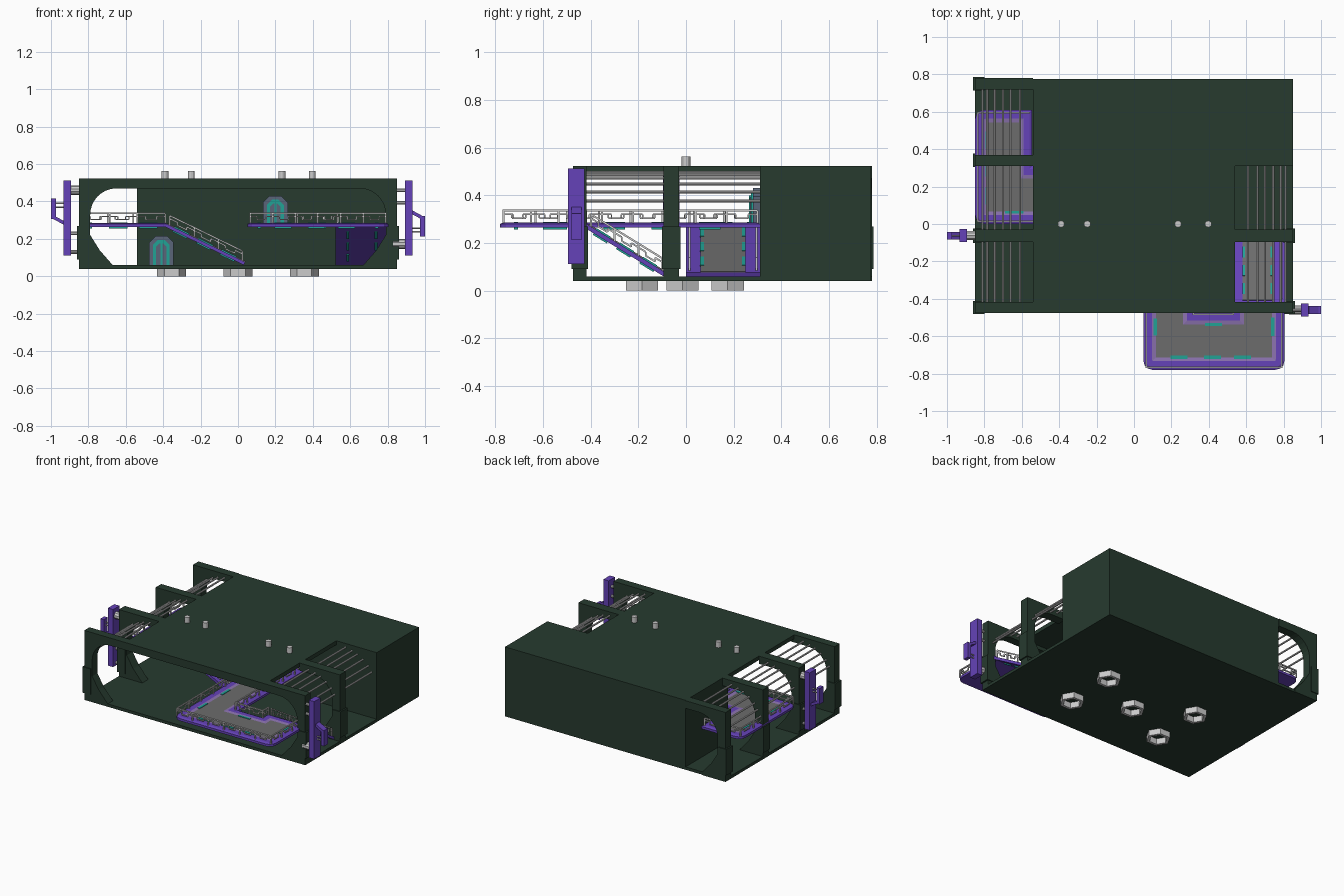
import bpy, bmesh, math
from mathutils import Vector, Matrix

if "Cube" in bpy.data.objects:
    bpy.data.objects.remove(bpy.data.objects["Cube"])


def mat(name, r, g, b):
    m = bpy.data.materials.new(name)
    m.diffuse_color = (r, g, b, 1)
    m.use_nodes = True
    m.node_tree.nodes["Principled BSDF"].inputs["Base Color"].default_value = m.diffuse_color
    return m


GREEN = mat("dark_green", .02, .043, .028)
PURPLE = mat("purple", .13, .055, .48)
VIOLET = mat("pale_violet", .26, .17, .43)
TEAL = mat("teal", .015, .36, .30)
SLATE = mat("slate", .10, .13, .19)
FLOOR = mat("floor_grey", .15, .15, .15)


def finish(name, bm, *mats):
    bmesh.ops.recalc_face_normals(bm, faces=bm.faces)
    me = bpy.data.meshes.new(name)
    bm.to_mesh(me)
    bm.free()
    ob = bpy.data.objects.new(name, me)
    bpy.context.collection.objects.link(ob)
    for m in mats:
        if m:
            me.materials.append(m)
    return ob


def add_box(bm, lo, hi):
    lo, hi = Vector(lo), Vector(hi)
    bmesh.ops.create_cube(bm, size=1, matrix=Matrix.Translation((lo + hi) / 2) @ Matrix.Diagonal((*(hi - lo), 1)))


def box(name, lo, hi, m=None):
    bm = bmesh.new()
    add_box(bm, lo, hi)
    return finish(name, bm, m)


def strut(bm, a, b, w, h):
    a, b = Vector(a), Vector(b)
    d = b - a
    rot = d.to_track_quat('X', 'Z').to_matrix().to_4x4()
    bmesh.ops.create_cube(bm, size=1, matrix=Matrix.Translation((a + b) / 2) @ rot @ Matrix.Diagonal((d.length, w, h, 1)))


def rod(bm, a, b, r, n=8):
    a, b = Vector(a), Vector(b)
    d = b - a
    rot = d.to_track_quat('Z', 'Y').to_matrix().to_4x4()
    bmesh.ops.create_cone(bm, cap_ends=True, segments=n, radius1=r, radius2=r, depth=d.length,
                          matrix=Matrix.Translation((a + b) / 2) @ rot)


def prism_y(bm, pts, y0, y1):
    # xz profile extruded along y
    f = bm.faces.new([bm.verts.new((x, y0, z)) for x, z in pts])
    r = bmesh.ops.extrude_face_region(bm, geom=[f], use_keep_orig=True)
    vs = [e for e in r['geom'] if isinstance(e, bmesh.types.BMVert)]
    bmesh.ops.translate(bm, verts=vs, vec=(0, y1 - y0, 0))


# Main shell: floor, solid back block, roof panel
box("floor_slab", (-.85, -.475, .04), (.85, .775, .06), GREEN)
box("back_block", (-.54, .31, .04), (.85, .775, .523), GREEN)
box("roof_panel", (-.54, -.475, .495), (.54, .31, .523), GREEN)

# Arched ribs along both sides
ARC = [(.65 + .14 * math.cos(t * math.pi / 16), .33 + .14 * math.sin(t * math.pi / 16)) for t in range(9)]
HALF = [(.54, .523), (.85, .523), (.85, .04), (.67, .04), (.67, .06), (.74, .14), (.79, .22)] + ARC + [(.54, .47)]


def rib(name, side, y0, y1):
    bm = bmesh.new()
    prism_y(bm, [(side * x, z) for x, z in HALF], y0, y1)
    add_box(bm, (min(side * .8, side * .86), y0 - .006, .09), (max(side * .8, side * .86), y1 + .006, .27))
    finish(name, bm, GREEN)


for i, (y0, y1) in enumerate([(-.475, -.418), (-.095, -.03), (.31, .37), (.72, .78)]):
    rib(f"left_rib_{i}", -1, y0, y1)
    if i < 2:
        rib(f"right_rib_{i}", 1, y0, y1)
box("front_beam", (-.54, -.475, .47), (.54, -.418, .523), GREEN)

# Skylight bars following the arch between the ribs
for side, spans in ((-1, [(-.42, -.09), (-.035, .315), (.365, .725)]), (1, [(-.42, -.09), (-.035, .315)])):
    bm = bmesh.new()
    for y0, y1 in spans:
        for x in (.61, .66, .70, .745, .785, .81):
            z = .33 + .17 * math.sqrt(1 - ((x - .55) / .27) ** 2)
            rod(bm, (side * x, y0, z), (side * x, y1, z), .006)
    finish("left_skylight_bars" if side < 0 else "right_skylight_bars", bm)


# Railings: posts, top rail, stepped middle rail
def rail(name, *pts):
    bm = bmesh.new()
    up = Vector((0, 0, 1))
    for a, b in zip(pts, pts[1:]):
        a, b = Vector(a), Vector(b)
        n = max(1, round((b - a).length / .13))
        strut(bm, a + up * .052, b + up * .052, .008, .008)
        for i in range(n + 1):
            p = a.lerp(b, i / n)
            strut(bm, p, p + up * .052, .008, .008)
            if i < n:
                q = a.lerp(b, (i + 1) / n)
                m1, m2 = p.lerp(q, .3), p.lerp(q, .7)
                path = [p + up * .036, m1 + up * .036, m1 + up * .02, m2 + up * .02, m2 + up * .036, q + up * .036]
                for s, e in zip(path, path[1:]):
                    strut(bm, s, e, .006, .007)
    finish(name, bm)


# Walkway platforms: purple rim, violet band, grey floor
def platform(name, pts, rounded):
    bm = bmesh.new()
    f = bm.faces.new([bm.verts.new((x, y, .264)) for x, y in pts])
    bm.verts.ensure_lookup_table()
    bmesh.ops.bevel(bm, geom=[bm.verts[i] for i in rounded], offset=.05, segments=3, profile=.5, affect='VERTICES')
    f = bm.faces[:][0]
    r = bmesh.ops.extrude_face_region(bm, geom=[f], use_keep_orig=True)
    bmesh.ops.translate(bm, verts=[e for e in r['geom'] if isinstance(e, bmesh.types.BMVert)], vec=(0, 0, .016))
    bmesh.ops.recalc_face_normals(bm, faces=bm.faces)
    bm.normal_update()
    top = max(bm.faces, key=lambda g: g.calc_center_median().z)
    for width, depth, idx in ((.015, .006, 0), (.032, 0, 1), (.02, -.003, 2)):
        bmesh.ops.inset_region(bm, faces=[top], thickness=width, depth=depth, use_even_offset=True)
        top.material_index = idx
    # pale band between the rim and the floor
    edge = {e for e in top.edges}
    for e in edge:
        for g in e.link_faces:
            if g != top:
                g.material_index = 1
    top.material_index = 2
    finish(name, bm, PURPLE, VIOLET, FLOOR)


platform("front_platform", [(.05, -.78), (.805, -.78), (.805, -.41), (.52, -.41), (.52, -.47), (.33, -.47),
                            (.33, .31), (.05, .31)], [0, 1])
platform("left_platform", [(-.85, 0), (-.38, 0), (-.38, .31), (-.545, .31), (-.545, .61), (-.85, .61)], [0, 5])

rail("front_platform_rail", (.79, -.42, .284), (.79, -.765, .284), (.065, -.765, .284), (.065, .30, .284))
rail("inner_platform_rail", (.53, -.42, .284), (.53, -.482, .284), (.318, -.482, .284), (.318, .30, .284))
rail("left_platform_rail", (-.39, .015, .284), (-.835, .015, .284), (-.835, .595, .284), (-.56, .595, .284))

# Teal light strips set into the platform edges
bm = bmesh.new()
for x in (.24, .42, .58):
    add_box(bm, (x - .045, -.722, .256), (x + .045, -.704, .287))
add_box(bm, (.38, -.545, .256), (.47, -.53, .287))
for y in (-.55, -.3, -.1, .1):
    add_box(bm, (.105, y - .045, .256), (.122, y + .045, .287))
add_box(bm, (.733, -.6, .256), (.75, -.5, .287))
for x in (-.64, -.48):
    add_box(bm, (x - .05, .055, .256), (x + .05, .07, .287))
for y in (.15, .3, .45):
    add_box(bm, (-.795, y - .045, .256), (-.78, y + .045, .287))
finish("platform_light_strips", bm, TEAL)


# Sloping ramps with borders, light strips and railings
def ramp(name, a, b, width):
    a, b = Vector(a), Vector(b)
    d = (b - a).normalized()
    side = Vector((-d.y, d.x, 0)).normalized()
    nrm = d.cross(side).normalized()
    for label, off, w, h, m, lift in (("base", 0, width, .018, PURPLE, 0), ("floor", 0, width - .12, .006, FLOOR, .011)):
        bm = bmesh.new()
        strut(bm, a + nrm * lift, b + nrm * lift, w, h)
        finish(f"{name}_{label}", bm, m)
    bm = bmesh.new()
    for s in (-1, 1):
        o = side * s * (width / 2 - .067)
        for t in (.1, .4, .7):
            strut(bm, a.lerp(b, t) + o, a.lerp(b, t + .18) + o, .015, .032)
    finish(f"{name}_light_strips", bm, TEAL)
    for s in (-1, 1):
        o = side * s * (width / 2 - .015) + Vector((0, 0, .01))
        rail(f"{name}_rail_{'right' if s < 0 else 'left'}", a.lerp(b, .05) + o, a.lerp(b, .97) + o)


ramp("left_ramp", (-.385, .155, .272), (.035, .155, .068), .31)
ramp("right_ramp", (.6625, -.415, .268), (.6625, -.09, .068), .285)


# Arched doors on the inner back wall
def door(name, x, z):
    def arch(w, h, c):
        return [(x - w, z), (x - w, z + h - c), (x - w + c, z + h), (x + w - c, z + h), (x + w, z + h - c), (x + w, z)]
    for label, w, h, c, y, m in (("frame", .066, .155, .035, .28, SLATE), ("panel", .045, .135, .028, .272, TEAL),
                                 ("inset", .028, .115, .018, .268, SLATE)):
        bm = bmesh.new()
        prism_y(bm, arch(w, h, c), y, .312)
        finish(f"{name}_{label}", bm, m)
    box(f"{name}_seam", (x - .005, .264, z), (x + .005, .31, z + .125), TEAL)


door("lower_door", -.41, .06)
door("upper_door", .2, .275)


# Purple side posts with handle and grey connectors
def post(name, s, y, zh, flip, pins):
    bm = bmesh.new()
    strut(bm, (s * .893, y, .312), (s * .933, y, .312), .07, .40)
    strut(bm, (s * .974, y, zh), (s * .9995, y, zh), .042, .11)
    # slanted handle arm
    strut(bm, (s * .93, y, zh + flip * .075), (s * .985, y, zh + flip * .045), .042, .018)
    finish(name, bm, PURPLE)
    bm = bmesh.new()
    for z, r in pins:
        rod(bm, (s * .83, y, z), (s * .895, y, z), r, 10)
    for dz in (.01, .03):
        rod(bm, (s * .93, y, zh - flip * dz), (s * .98, y, zh - flip * dz), .004)
    finish(f"{name}_connectors", bm)


post("left_post", -1, -.0625, .36, -1, [(.46, .025), (.23, .01), (.13, .01)])
post("right_post", 1, -.46, .268, 1, [(.46, .01), (.393, .01), (.172, .026)])

# Hollow hexagonal feet
for i, (x, y) in enumerate([(0, -.015), (.355, .175), (-.355, .175), (.355, -.185), (-.355, -.185)]):
    bm = bmesh.new()
    rings = []
    for r, z in ((.078, .045), (.078, 0), (.058, 0), (.058, .04)):
        rings.append([bm.verts.new((x + r * math.cos(k * math.pi / 3), y + r * math.sin(k * math.pi / 3), z)) for k in range(6)])
    for p, q in zip(rings, rings[1:]):
        for k in range(6):
            bm.faces.new((p[k], p[(k + 1) % 6], q[(k + 1) % 6], q[k]))
    finish(f"foot_{i}", bm)

# Roof pegs
for i, x in enumerate((-.39, -.25, .235, .397)):
    bm = bmesh.new()
    rod(bm, (x, 0, .51), (x, 0, .562), .018, 12)
    finish(f"roof_peg_{i}", bm)
